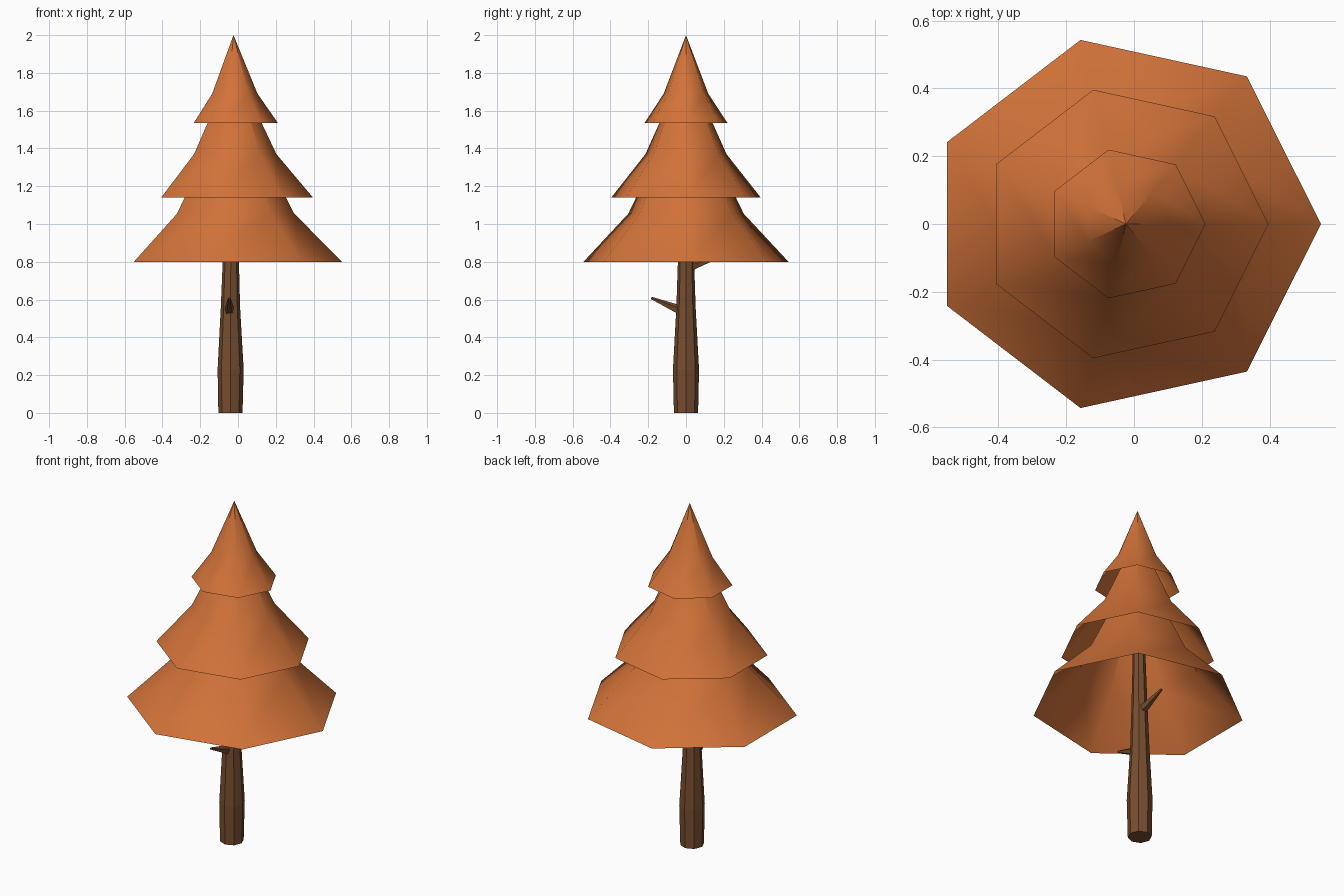
import bpy, bmesh, math
from mathutils import Vector

if "Cube" in bpy.data.objects:
    bpy.data.objects.remove(bpy.data.objects["Cube"])


def material(name, rgb):
    m = bpy.data.materials.new(name)
    m.diffuse_color = (*rgb, 1.0)
    m.use_nodes = True
    m.node_tree.nodes["Principled BSDF"].inputs["Base Color"].default_value = m.diffuse_color
    return m


ORANGE = material("autumn_orange", (0.645, 0.171, 0.041))
BROWN = material("bark_brown", (0.185, 0.075, 0.029))


def loft(name, sides, rings, mat, stretch=1.0, cap_start=False, axis=None, angle=0):
    """Skin rings of (centre, radius); radius 0 closes to a point."""
    bm = bmesh.new()
    u, v = (Vector((1, 0, 0)), Vector((0, 1, 0)))
    if axis:
        v = axis.cross(u).normalized()
    loops = []
    for centre, r in rings:
        c = Vector(centre)
        if r == 0:
            loops.append([bm.verts.new(c)] * sides)
        else:
            loops.append([bm.verts.new(c + u * r * stretch * math.cos(a) + v * r * math.sin(a))
                          for a in (angle + i * math.tau / sides for i in range(sides))])
    for lo, hi in zip(loops, loops[1:]):
        for i in range(sides):
            j = (i + 1) % sides
            quad = [lo[i], lo[j], hi[j], hi[i]]
            bm.faces.new(list(dict.fromkeys(quad)))
    if cap_start:
        bm.faces.new(loops[0][::-1])
    if len(set(loops[-1])) > 1:
        bm.faces.new(loops[-1])
    me = bpy.data.meshes.new(name)
    bm.to_mesh(me)
    bm.free()
    me.materials.append(mat)
    ob = bpy.data.objects.new(name, me)
    bpy.context.collection.objects.link(ob)
    return ob


# Foliage tiers: hollow flared skirts, each rising to a steep point
tiers = [
    ("foliage_lower", -0.0287, (0.80, 0.5566), (1.055, 0.313), 1.69),
    ("foliage_middle", -0.026, (1.14, 0.4058), (1.37, 0.220), 1.85),
    ("foliage_top", -0.023, (1.535, 0.2247), (1.69, 0.121), 2.0),
]
for name, x, skirt, ring, tip in tiers:
    ob = loft(name, 7, [((x, 0, skirt[0]), skirt[1]), ((x, 0, ring[0]), ring[1]),
                        ((-0.024, 0, tip), 0)], ORANGE, stretch=1.042)
    bpy.ops.object.select_all(action='DESELECT')
    ob.select_set(True)
    bpy.context.view_layer.objects.active = ob
    bpy.ops.object.shade_smooth_by_angle(angle=math.radians(45))

# Trunk: eight flat sides, slightly bulging near the base
loft("trunk", 8, [((-0.040, 0, 0), 0.064), ((-0.039, 0, 0.23), 0.069),
                  ((-0.040, 0, 0.56), 0.051), ((-0.038, 0, 0.80), 0.043),
                  ((-0.034, 0, 1.25), 0.03)], BROWN, cap_start=True)

# Two stub branches, front and back
for name, base, tip in (("front_branch", (-0.046, -0.03, 0.542), (-0.046, -0.184, 0.608)),
                        ("back_branch", (-0.040, 0.02, 0.772), (-0.040, 0.18, 0.828))):
    axis = (Vector(tip) - Vector(base)).normalized()
    up = math.pi / 2 if axis.cross(Vector((1, 0, 0))).z > 0 else -math.pi / 2
    loft(name, 5, [(base, 0.027), (tip, 0.007)], BROWN, cap_start=True, axis=axis, angle=up)
